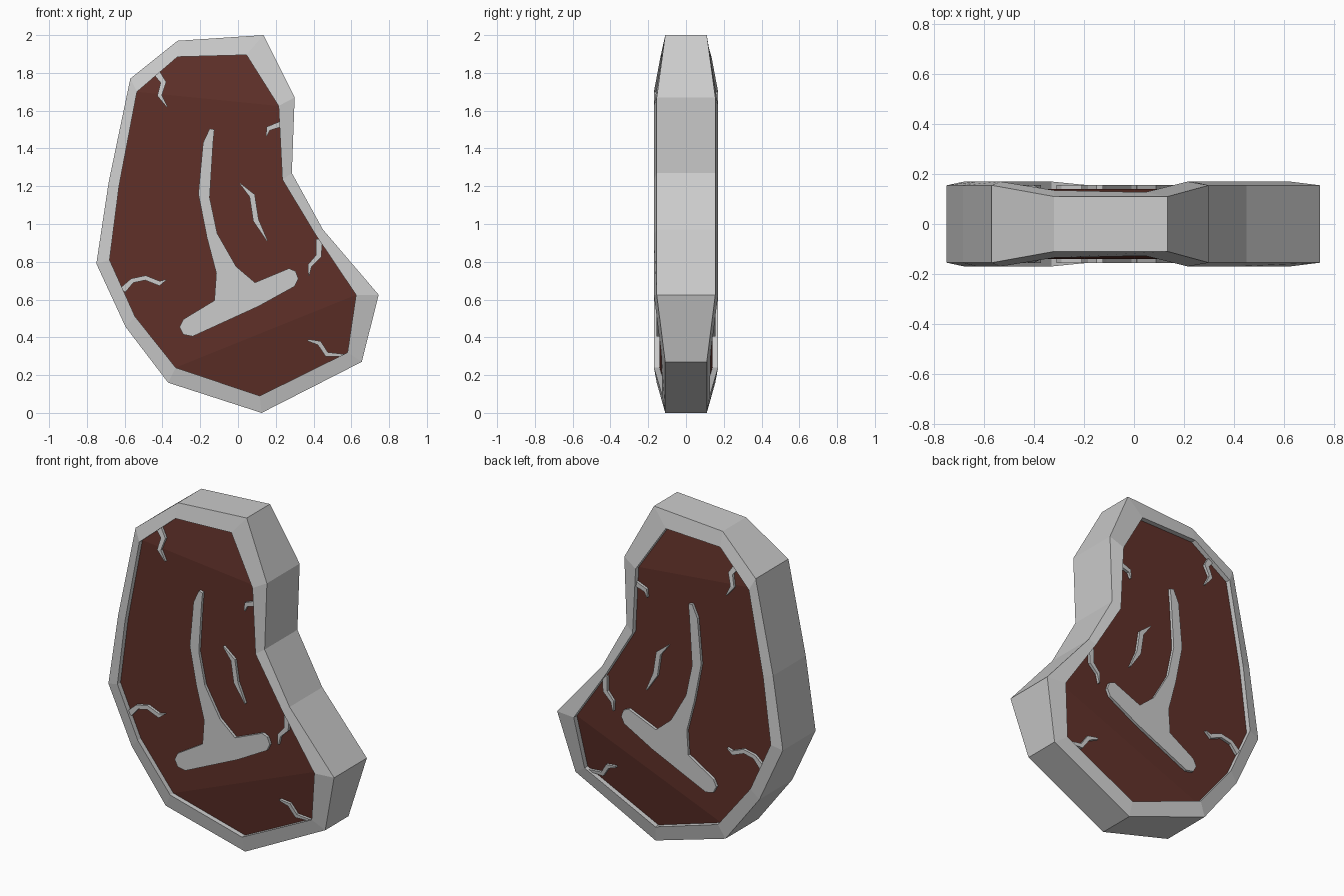
import bpy, bmesh
from mathutils import Vector

if "Cube" in bpy.data.objects:
    bpy.data.objects.remove(bpy.data.objects["Cube"])

# Outline of the fat edge: x, z, half thickness
OUTER = [(-.32, 1.97, .11), (.135, 2, .11), (.30, 1.67, .155), (.285, 1.27, .155),
         (.45, .97, .155), (.745, .625, .155), (.655, .27, .11), (.125, 0, .11),
         (-.37, .16, .155), (-.595, .455, .155), (-.75, .79, .155),
         (-.685, 1.22, .155), (-.57, 1.77, .155)]
# Inner edge of the fat = outline of the meat
INNER = [(-.32, 1.885), (.045, 1.895), (.215, 1.625), (.235, 1.235), (.41, .945),
         (.625, .625), (.58, .32), (.115, .09), (-.33, .24), (-.545, .51),
         (-.68, .81), (-.63, 1.2), (-.535, 1.7)]
BONE = [(-.15, 1.505), (-.125, 1.5), (-.132, 1.43), (-.15, 1.14), (-.11, .95),
        (-.01, .775), (.09, .69), (.27, .765), (.305, .75), (.32, .71), (.30, .67),
        (.11, .565), (-.24, .405), (-.29, .415), (-.31, .455), (-.29, .495),
        (-.125, .595), (-.115, .74), (-.165, .93), (-.21, 1.16), (-.185, 1.43)]
# Fat veins: centre line and width at each point
VEINS = [([(-.43, 1.80), (-.395, 1.75), (-.415, 1.68), (-.375, 1.62)], [.035, .03, .025, .005]),
         ([(.23, 1.53), (.16, 1.505), (.15, 1.465)], [.03, .025, .005]),
         ([(.01, 1.215), (.075, 1.15), (.095, 1.02), (.155, .91)], [.005, .03, .03, .005]),
         ([(.43, .92), (.427, .83), (.38, .78), (.375, .725)], [.035, .03, .022, .005]),
         ([(-.61, .65), (-.56, .70), (-.49, .715), (-.415, .685), (-.38, .705)],
          [.035, .025, .025, .025, .005]),
         ([(.56, .305), (.47, .31), (.43, .37), (.37, .385)], [.012, .025, .025, .01])]


def beyond(x, z, a, b):
    """Distance of a point to the left of the line a-b."""
    d = (Vector(b) - Vector(a)).normalized()
    return max(0, d.x * (z - a[1]) - d.y * (x - a[0]))


def meat_y(x, z):
    """Half thickness of the meat, thinning beyond the two crease lines."""
    return (.14 - .17 * beyond(x, z, INNER[12], INNER[2])
            - .145 * beyond(x, z, INNER[5], INNER[8]))


def finish(name, bm, color=None):
    bmesh.ops.recalc_face_normals(bm, faces=bm.faces)
    me = bpy.data.meshes.new(name)
    bm.to_mesh(me)
    bm.free()
    ob = bpy.data.objects.new(name, me)
    bpy.context.collection.objects.link(ob)
    if color:
        mat = bpy.data.materials.new(name)
        mat.diffuse_color = color
        mat.use_nodes = True
        mat.node_tree.nodes["Principled BSDF"].inputs["Base Color"].default_value = mat.diffuse_color
        me.materials.append(mat)


def ring(bm, pts):
    return [bm.verts.new(p) for p in pts]


def bridge(bm, a, b):
    n = len(a)
    for i in range(n):
        j = (i + 1) % n
        bm.faces.new((a[i], a[j], b[j], b[i]))


def slab(name, outline, depth, panels, color=None):
    """Solid symmetric in y; panels list the index groups of its flat faces."""
    bm = bmesh.new()
    sides = [ring(bm, [(x, s * depth(x, z), z) for x, z in outline]) for s in (-1, 1)]
    bridge(bm, *sides)
    for side in sides:
        for p in panels:
            bm.faces.new([side[i] for i in p])
    finish(name, bm, color)


# Fat rim: a closed loop of rings, front to back
bm = bmesh.new()
rings = [ring(bm, [(x, s * y, z) for x, z, y in OUTER]) for s in (-1, 1)]
for s, dy in ((1, .03), (1, -.01), (-1, -.01), (-1, .03)):
    rings.append(ring(bm, [(x, s * (meat_y(x, z) + dy), z) for x, z in INNER]))
for i, r in enumerate(rings):
    bridge(bm, r, rings[(i + 1) % len(rings)])
finish("fat_rim", bm)

# Meat: flat middle with sloped top and bottom panels
slab("meat", INNER, meat_y,
     [(12, 0, 1, 2), (2, 3, 4, 5, 8, 9, 10, 11, 12), (5, 6, 7, 8)],
     (.115, .03, .022, 1))

# T-shaped bone
slab("bone", BONE, lambda x, z: .157, [range(len(BONE))])

# Tapered veins following the meat surface
for k, (path, widths) in enumerate(VEINS):
    left, right = [], []
    for i, (x, z) in enumerate(path):
        a, b = path[max(i - 1, 0)], path[min(i + 1, len(path) - 1)]
        d = (Vector(b) - Vector(a)).normalized() * widths[i] / 2
        left.append((x - d.y, z + d.x))
        right.append((x + d.y, z - d.x))
    n = len(path)
    slab(f"vein_{k + 1}", left + right[::-1], lambda x, z: meat_y(x, z) + .016,
         [(i, i + 1, 2 * n - 2 - i, 2 * n - 1 - i) for i in range(n - 1)])
